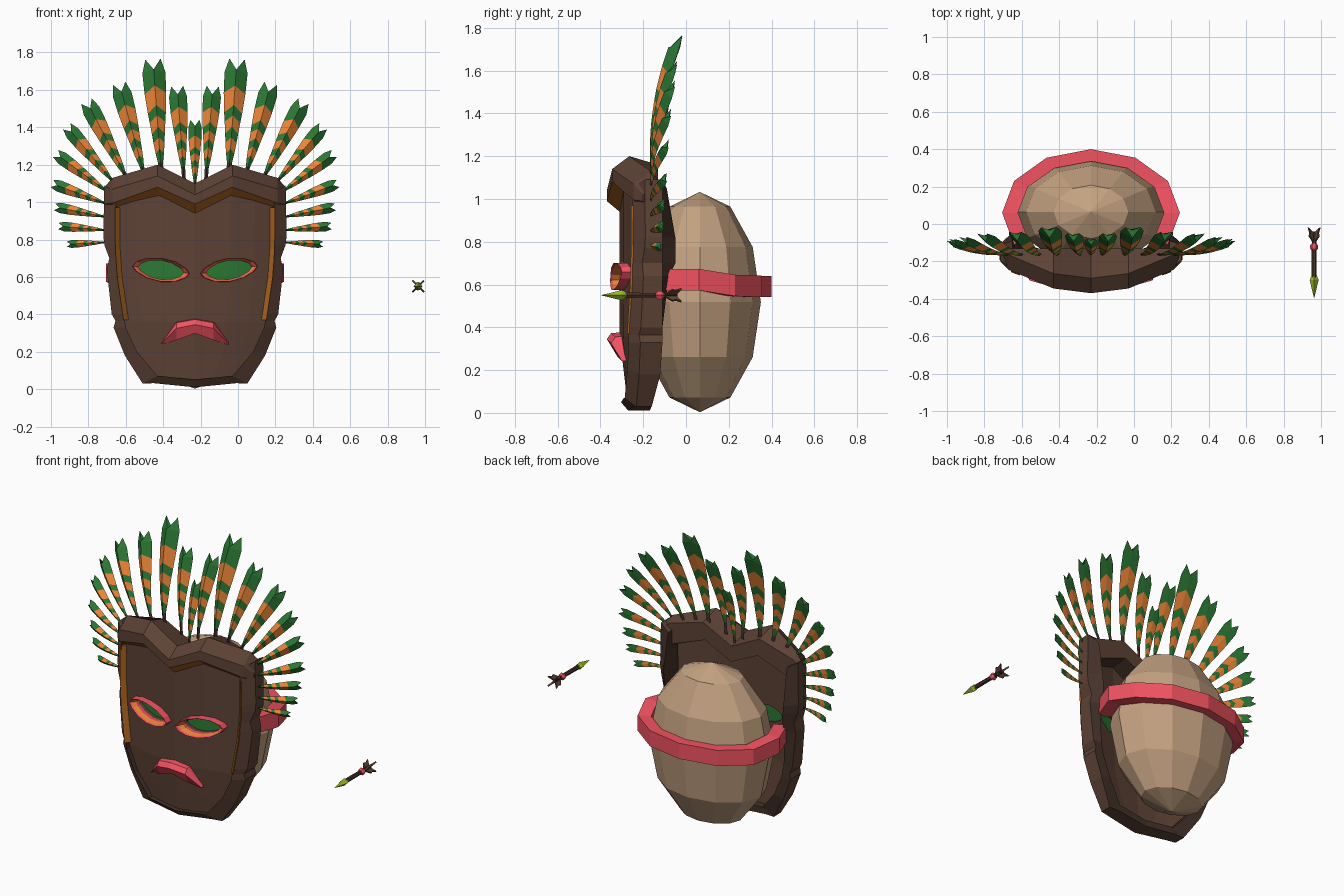
import bpy, bmesh, math
from mathutils import Vector

if "Cube" in bpy.data.objects:
    bpy.data.objects.remove(bpy.data.objects["Cube"])

CX = -0.23  # mask centre line


def mat(name, r, g, b):
    m = bpy.data.materials.new(name)
    m.diffuse_color = (r, g, b, 1)
    m.use_nodes = True
    m.node_tree.nodes["Principled BSDF"].inputs["Base Color"].default_value = m.diffuse_color
    return m


WOOD = mat("wood", .11, .055, .036)
DARK = mat("dark_wood", .06, .032, .023)
TRIM = mat("trim", .42, .13, .015)
TAN = mat("tan", .55, .36, .22)
RED = mat("red", .88, .085, .12)
GREEN = mat("green", .025, .19, .035)
ORANGE = mat("orange", .85, .24, .04)
LIME = mat("lime", .35, .50, .02)


def mesh_object(name, bm, mats, x=CX):
    bmesh.ops.recalc_face_normals(bm, faces=bm.faces)
    me = bpy.data.meshes.new(name)
    bm.to_mesh(me)
    bm.free()
    for m in mats:
        me.materials.append(m)
    ob = bpy.data.objects.new(name, me)
    ob.location.x = x
    bpy.context.collection.objects.link(ob)
    return ob


def loft(name, secs, mats, pick=lambda i, j: 0, ring=True, loop=False, x=CX):
    """Skin a list of cross-sections; pick(i, j) chooses each face's material."""
    bm = bmesh.new()
    vs = [[bm.verts.new(p) for p in s] for s in secs]
    n = len(secs[0])
    for i in range(len(secs) if loop else len(secs) - 1):
        a, b = vs[i], vs[(i + 1) % len(vs)]
        for j in range(n if ring else n - 1):
            k = (j + 1) % n
            bm.faces.new((a[j], a[k], b[k], b[j])).material_index = pick(i, j)
    if ring and not loop:
        bm.faces.new(vs[0]).material_index = pick(0, 0)
        bm.faces.new(vs[-1]).material_index = pick(len(secs) - 2, 0)
    return mesh_object(name, bm, mats, x)


def face_y(x, z):
    return -0.31 + 0.5 * x * x + 0.12 * max(0, 0.35 - z)


def mirrored(half):
    """Half list ending on the centre line -> full list, x flipped on the far side."""
    flip = [[(-p[0], p[1], p[2]) for p in s] for s in half[-2::-1]]
    return half + flip


# curved face plate
rows = [(1.06, .43), (.8, .425), (.6, .415), (.36, .39), (.18, .32), (.045, .19)]
cols = (-1, -.75, -.45, 0, .45, .75, 1)
plate = loft("face_plate",
             [[(u * w, face_y(u * w, z), z) for u in cols] for z, w in rows],
             [WOOD], ring=False)
sol = plate.modifiers.new("thickness", 'SOLIDIFY')
sol.thickness = 0.05
sol.offset = -1 if plate.data.polygons[0].normal.y < 0 else 1

# carved side frame: outer x, outer z, inner x, inner z, back y
frame = [(.485, 1.09, .42, 1.05, -.09), (.49, .82, .425, .82, -.05),
         (.484, .77, .42, .77, -.05), (.458, .70, .42, .70, -.05),
         (.472, .64, .415, .64, -.08), (.445, .40, .385, .40, -.11),
         (.425, .365, .375, .365, -.11), (.435, .33, .37, .33, -.11),
         (.375, .18, .31, .20, -.12), (.28, .03, .20, .07, -.16), (.22, .032, .18, .07, -.16),
         (0, .01, 0, .05, -.17)]
half = [[(xi, face_y(xi, zi) - .03, zi), (xo, face_y(xo, zo), zo),
         (xo, min(yb, -.11), zo), (xi, yb, zi)] for xo, zo, xi, zi, yb in frame]
loft("side_frame", mirrored(half), [WOOD, DARK],
     lambda i, j: 1 if j in (2, 3) else 0)

# brow bar with trimmed underside: x, top z, low z, front y
brow = [(.485, 1.08, .99, -.20), (.44, 1.13, .995, -.245),
        (.20, 1.20, 1.08, -.345), (0, 1.10, .99, -.37)]
half = [[(x, -.13, t - .04), (x, min(y + .08, -.15), t), (x, y, t - .06),
         (x, y, l), (x * .94, y + .06, l - .05), (x * .94, -.13, l - .03)]
        for x, t, l, y in brow]
loft("brow", mirrored(half), [WOOD, TRIM, DARK],
     lambda i, j: 1 if j == 3 else 2 if j == 4 else 0)

for s, side in ((-1, "left"), (1, "right")):
    # trim strip along the inside of the frame
    loft("trim_" + side,
         [[(s * (x + .008), face_y(x, z) - .035, z), (s * (x + .008), face_y(x, z) + .01, z),
           (s * (x - .022), face_y(x, z) - .002, z)]
          for x, z in ((.42, .97), (.418, .75), (.408, .6), (.374, .37))], [TRIM])

    # almond eye: socket through the plate, raised rim and deep green inlay
    def almond(k, dy):
        pts = []
        for n in range(12):
            a = n * math.pi / 6
            x = .155 * math.cos(a) * k
            z = .065 * math.sin(a) * abs(math.sin(a)) ** .3 * k + .13 * x + .638
            x = s * (x + .182)
            pts.append((x, face_y(x, z) + dy, z))
        return pts

    cutter = loft("socket_cutter_" + side, [almond(.8, -.1), almond(.8, .12)], [])
    cutter.hide_render = True
    hole = plate.modifiers.new("socket_" + side, 'BOOLEAN')
    hole.operation, hole.solver, hole.object = 'DIFFERENCE', 'EXACT', cutter
    rims = [almond(1, .02), almond(.97, -.045), almond(.88, -.035), almond(.78, -.005), almond(.8, .02)]
    loft("eye_rim_" + side, list(zip(*rims)), [RED, ORANGE],
         lambda i, j: 1 if j == 2 else 0, loop=True)
    bm = bmesh.new()
    ring = [bm.verts.new(p) for p in almond(.85, .045)]
    for n in range(1, 7):
        q = [ring[n - 1], ring[n], ring[-n], ring[(1 - n) % 12]]
        bm.faces.new(list(dict.fromkeys(q)))
    mesh_object("eye_" + side, bm, [GREEN])

# socket cut is baked so the cutters can go
plate.data = bpy.data.meshes.new_from_object(
    plate.evaluated_get(bpy.context.evaluated_depsgraph_get()))
plate.modifiers.clear()
for ob in [o for o in bpy.data.objects if o.name.startswith("socket_cutter")]:
    bpy.data.objects.remove(ob)

# frowning mouth: x, top z, ridge z, low z, ridge y
mouth = [(.18, .25, .243, .236, -.30), (.10, .36, .325, .262, -.35), (0, .378, .345, .298, -.37)]
loft("mouth", mirrored([[(x, -.28, t), (x, y + .02, t - .005), (x, y, r), (x, y + .03, l), (x, -.26, l)]
                        for x, t, r, l, y in mouth]), [RED])

# egg-shaped head
bm = bmesh.new()
bmesh.ops.create_uvsphere(bm, u_segments=12, v_segments=6, radius=1)
bmesh.ops.scale(bm, vec=(.40, .285, .515), verts=bm.verts)
bmesh.ops.translate(bm, vec=(0, .065, .518), verts=bm.verts)
mesh_object("head", bm, [TAN])

# head band
secs = []
for n in range(9):
    a = math.radians(-30 + 30 * n)
    c, d = math.cos(a), math.sin(a)
    z = .623 - .16 * min(max(d * .34, 0), .2)
    secs.append([(r * c, .06 + q * d, z + h)
                 for r, q, h in ((.475, .34, -.05), (.475, .34, .05), (.39, .275, .05), (.39, .275, -.05))])
loft("head_band", secs, [RED])


# striped feather with a folded cross-section and notched tip
def feather(name, base, tip):
    b, t = Vector((base[0], 0, base[1])), Vector((tip[0], 0, tip[1]))
    d = t - b
    L = d.length
    d.normalize()
    side = Vector((d.z, 0, -d.x))
    # position, half width, centre shift (all relative to length)
    st = [(-.06, .02, 0), (.10, .022, .0), (.18, .036, .04), (.27, .048, .05), (.35, .056, .06),
          (.45, .068, .06), (.53, .078, .07), (.70, .094, .07), (.88, .10, .03), (1.0, .066, -.09)]
    secs = []
    for u, w, c in st:
        def at(v, off, dy):
            p = b + d * (v * L) + side * (off * L)
            p.y = -.165 + .21 * L * max(v, 0) ** 2 + dy
            return p
        secs.append([at(u, -w, .45 * w * L), at(u + c, 0, -.4 * w * L),
                     at(u, w, .45 * w * L), at(u + c, 0, .05 * L * min(1, w * 12))])
    colours = [0, 1, 2, 1, 2, 1, 2, 1, 1]
    loft(name, secs, [DARK, GREEN, ORANGE], lambda i, j: colours[i])


fan = [((.06, 1.14), (.095, 1.62)), ((.18, 1.15), (.225, 1.765)), ((.27, 1.14), (.405, 1.635)),
       ((.36, 1.12), (.58, 1.54)), ((.43, 1.10), (.685, 1.405)), ((.46, 1.05), (.745, 1.26)),
       ((.47, .99), (.765, 1.10)), ((.475, .92), (.75, .975)), ((.475, .85), (.73, .872)),
       ((.475, .785), (.685, .775))]
feather("feather_centre", (0, 1.08), (0, 1.44))
for n, (b, t) in enumerate(fan):
    for s, side in ((-1, "left"), (1, "right")):
        feather(f"feather_{side}_{n + 1}", (s * b[0], b[1]), (s * t[0], t[1]))


# dart flying beside the mask, turned around the y axis
def turned(name, prof, m, sides):
    loft(name, [[(r * math.cos(k * math.tau / sides), y, .55 + r * math.sin(k * math.tau / sides))
                 for k in range(sides)] for y, r in prof], [m], x=.963)


turned("dart_tip", [(-.395, .001), (-.30, .024), (-.27, .012)], LIME, 4)
turned("dart_shaft", [(-.29, .014), (-.04, .012)], DARK, 6)
turned("dart_ring", [(-.14, .014), (-.13, .022), (-.115, .022), (-.105, .014)], RED, 6)
for k in range(4):
    a = math.pi / 4 + k * math.pi / 2
    c, d = math.cos(a), math.sin(a)
    loft(f"dart_fletching_{k + 1}",
         [[(r * c - e * d, y, .55 + r * d + e * c) for r, y in
           ((.006, -.10), (.038, -.065), (.032, -.05), (.044, -.02), (.006, -.045))]
          for e in (-.005, .005)], [WOOD], x=.963)
